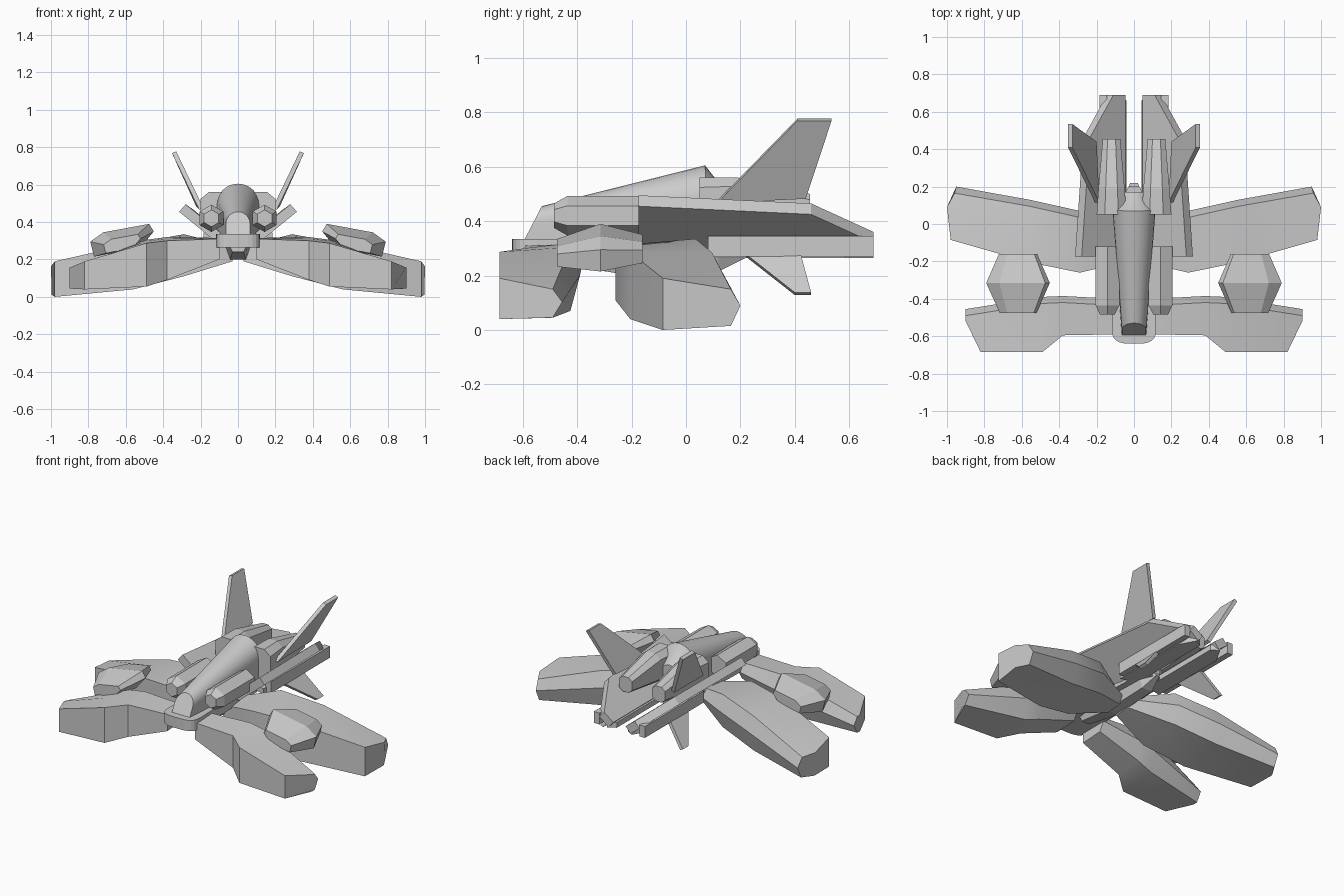
import bpy, bmesh, math
from mathutils import Vector

if "Cube" in bpy.data.objects:
    bpy.data.objects.remove(bpy.data.objects["Cube"])


def finish(name, bm, mirror=True, smooth=False):
    bmesh.ops.recalc_face_normals(bm, faces=bm.faces)
    me = bpy.data.meshes.new(name)
    bm.to_mesh(me)
    bm.free()
    ob = bpy.data.objects.new(name, me)
    bpy.context.collection.objects.link(ob)
    if smooth:
        bpy.ops.object.select_all(action='DESELECT')
        ob.select_set(True)
        bpy.context.view_layer.objects.active = ob
        bpy.ops.object.shade_smooth_by_angle(angle=math.radians(28))
    if mirror:
        ob.modifiers.new("Mirror", 'MIRROR').use_mirror_merge = False
    return ob


def loft(name, rings, mirror=True, smooth=False):
    bm = bmesh.new()
    vs = [[bm.verts.new(p) for p in r] for r in rings]
    n = len(rings[0])
    for a, b in zip(vs, vs[1:]):
        for i in range(n):
            j = (i + 1) % n
            bm.faces.new((a[i], a[j], b[j], b[i]))
    bm.faces.new(vs[0])
    bm.faces.new(vs[-1])
    return finish(name, bm, mirror, smooth)


def prism(name, pts, vec, mirror=True):
    v = Vector(vec)
    return loft(name, [[Vector(p) for p in pts], [Vector(p) + v for p in pts]], mirror)


def box(name, x, y, z, mirror=True):
    pts = [(x[0], y[0], z[0]), (x[1], y[0], z[0]), (x[1], y[1], z[0]), (x[0], y[1], z[0])]
    return prism(name, pts, (0, 0, z[1] - z[0]), mirror)


def pod_ring(x, yf, yb, ztf, ztb, zbf, zbb, bend=(0, 0, 0), t=0.6, c=0.035):
    """Pod section: flat top, upright front, bevelled back; bend bows the end cap."""
    yc = yb - c
    ym = yf + (yc - yf) * t
    f, m, b = bend
    return [(x + f, yf, ztf), (x + m, ym, ztf + (ztb - ztf) * t), (x + b * .7, yc, ztb),
            (x + b, yb, ztb * .55 + zbb * .45), (x + b, yc, zbb),
            (x + m * .8, ym, zbf + (zbb - zbf) * t), (x + f, yf, zbf)]


# four large hover pods
loft("rear_pod", [
    pod_ring(.03, -.20, -.06, .26, .27, .19, .20),
    pod_ring(.29, -.26, .07, .31, .335, .11, .12),
    pod_ring(.56, -.205, .13, .285, .285, .04, .06),
    pod_ring(.98, -.085, .20, .19, .15, .0, .015, (0, .02, -.03), .7)], smooth=True)
loft("front_pod", [
    pod_ring(.10, -.59, -.40, .31, .315, .20, .21),
    pod_ring(.38, -.595, -.385, .30, .32, .09, .11),
    pod_ring(.49, -.685, -.39, .287, .305, .055, .07),
    pod_ring(.90, -.685, -.455, .19, .15, .04, .045, (-.08, 0, 0), .85)], smooth=True)

# slanted hexagonal boosters on the pods
hexa = [(-.17, -.01), (-.10, .04), (.145, .085), (.17, .045), (.10, -.04), (-.15, -.09)]


def booster_ring(y, s, dz):
    return [(.62 - px * s, y, .305 + dz + pz * s) for px, pz in hexa]


loft("booster", [booster_ring(-.475, .58, -.02), booster_ring(-.315, 1, 0),
                 booster_ring(-.16, .6, -.005)])


# rounded cockpit, arched section
def arch(y, lean, hw, ztop, zbot):
    pts = [(hw, zbot)]
    for i in range(13):
        a = math.pi * i / 12
        pts.append((hw * math.cos(a), ztop - hw + hw * math.sin(a)))
    pts.append((-hw, zbot))
    return [(px, y + lean * (pz - zbot) / (ztop - zbot), pz) for px, pz in pts]


loft("cockpit", [arch(-.595, .065, .065, .455, .33), arch(.085, -.015, .115, .605, .30),
                 arch(.105, 0, .085, .56, .30), arch(.17, 0, .065, .50, .30)],
     mirror=False, smooth=True)

# rounded chin plate and belly keel
chin = [(.118 * math.copysign(abs(math.cos(a)) ** .6, math.cos(a)),
         -.55 - .09 * math.sin(a) ** .6, .265)
        for a in [math.pi * i / 12 for i in range(13)]]
chin[0], chin[-1] = (.118, -.55, .265), (-.118, -.55, .265)
prism("chin_plate", chin + [(-.10, .05, .265), (-.03, .2, .265), (.03, .2, .265), (.10, .05, .265)],
      (0, 0, .07), mirror=False)
loft("keel", [[(-w, y, .28), (w, y, .28), (w * .6, y, zb), (-w * .6, y, zb)]
              for y, w, zb in ((-.45, .05, .24), (-.2, .07, .2), (.12, .06, .215), (.22, .02, .265))],
     mirror=False)


# hexagonal cannons beside the cockpit
def hex_ring(y, r, x=.142, z=.42):
    return [(x + r * math.sin(k * math.pi / 3), y, z + r * math.cos(k * math.pi / 3))
            for k in range(6)]


loft("cannon", [hex_ring(-.485, .045), hex_ring(-.435, .073), hex_ring(-.12, .073)])


# tapered engine nacelles
def nacelle_ring(y, hw, z0, z1):
    c = hw * .45
    return [(.12 - hw, y, z0 + c), (.12 - c, y, z0), (.12 + c, y, z0), (.12 + hw, y, z0 + c),
            (.12 + hw, y, z1 - c), (.12 + c, y, z1), (.12 - c, y, z1), (.12 - hw, y, z1 - c)]


loft("nacelle", [nacelle_ring(.05, .08, .36, .56), nacelle_ring(.19, .07, .37, .56),
                 nacelle_ring(.455, .047, .40, .50)])

# inclined side hull panels
prism("side_panel", [(.28, -.175, .495), (.237, .46, .465), (.11, .69, .36), (.045, .69, .31),
                     (.045, .17, .31), (.09, -.175, .34)], (.035, 0, -.04))

# tail plates and rails under the panels
prism("tail_plate", [(.04, .08, .265), (.04, .66, .265), (.09, .69, .265), (.15, .58, .265),
                     (.15, .05, .265)], (0, 0, .035))
box("tail_rail", (.145, .185), (.08, .69), (.27, .345))

# upper and lower splayed fins
prism("upper_fin", [(.185, .115, .475), (.33, .41, .777), (.33, .535, .777), (.20, .44, .49)],
      (.023, 0, -.008))
prism("lower_fin", [(.14, .20, .285), (.28, .40, .128), (.28, .46, .128), (.155, .42, .275)],
      (.02, 0, .01))
